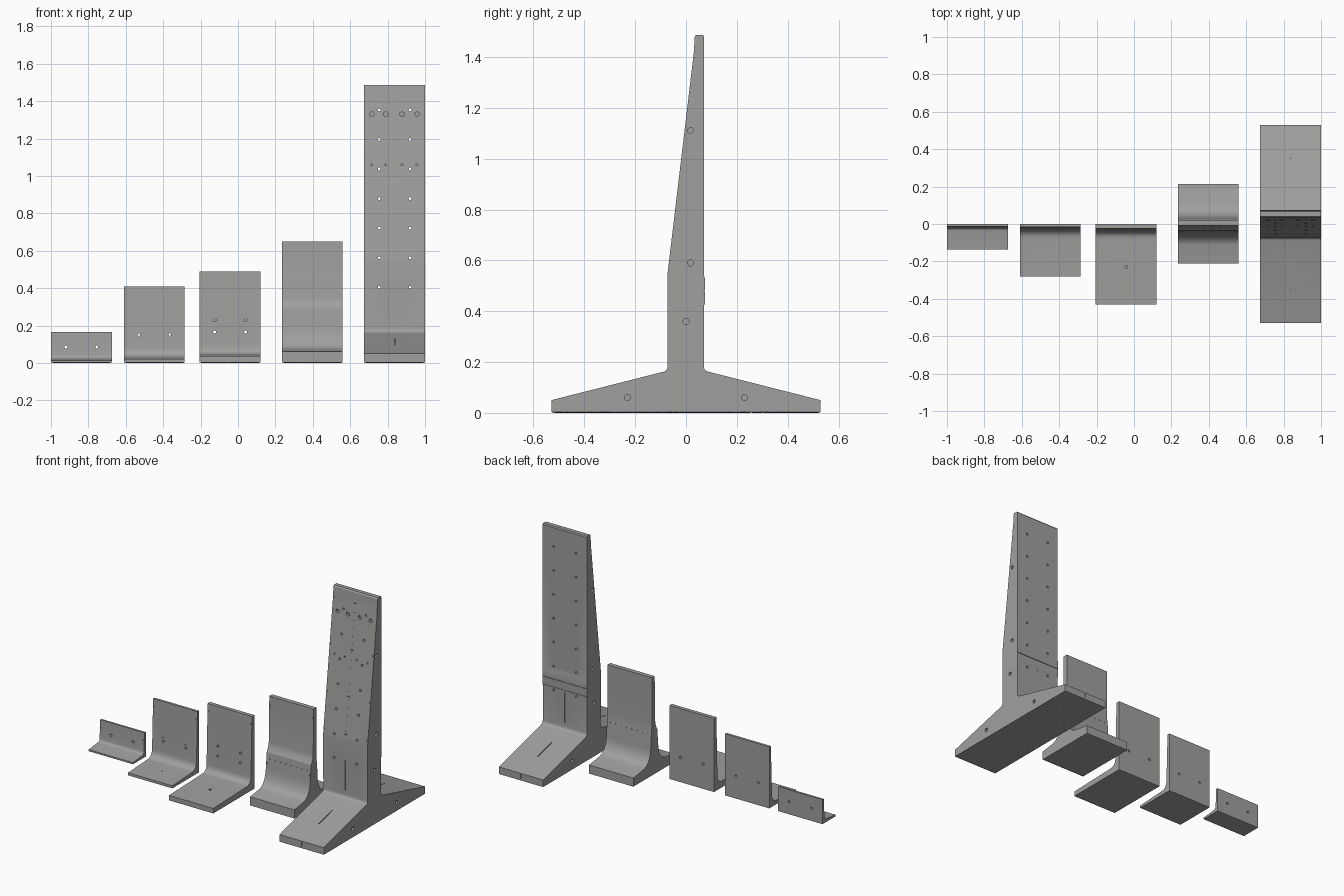
import bpy, bmesh, math, random
from mathutils import Matrix, Vector

if "Cube" in bpy.data.objects:
    bpy.data.objects.remove(bpy.data.objects["Cube"])

random.seed(4)
concrete = bpy.data.materials.new("concrete grey")
concrete.diffuse_color = (0.35, 0.35, 0.345, 1)
concrete.use_nodes = True
concrete.node_tree.nodes["Principled BSDF"].inputs["Base Color"].default_value = concrete.diffuse_color
W = 0.325      # width of every wall element
BASE = 0.003   # height of the rough underside


def curve(a, c, b, n=10):
    """Rounded corner from a to b, pulled towards c."""
    return [tuple((1 - t) ** 2 * a[i] + 2 * t * (1 - t) * c[i] + t * t * b[i] for i in (0, 1))
            for t in [k / n for k in range(n + 1)]]


def make_object(name, bm):
    me = bpy.data.meshes.new(name)
    bm.to_mesh(me)
    bm.free()
    me.materials.append(concrete)
    ob = bpy.data.objects.new(name, me)
    bpy.context.collection.objects.link(ob)
    return ob


def hole(bm, axis, pos, r, length):
    """Cylinder cutter along an axis."""
    rot = {'x': Matrix.Rotation(math.pi / 2, 4, 'Y'),
           'y': Matrix.Rotation(math.pi / 2, 4, 'X'), 'z': Matrix()}[axis]
    bmesh.ops.create_cone(bm, cap_ends=True, segments=14, radius1=r, radius2=r,
                          depth=length, matrix=Matrix.Translation(pos) @ rot)


def slot(bm, pos, size, tilt=0):
    """Box cutter, tilted about x."""
    m = Matrix.Translation(pos) @ Matrix.Rotation(tilt, 4, 'X') @ Matrix.Diagonal((*size, 1))
    bmesh.ops.create_cube(bm, size=1, matrix=m)


def wall(name, x0, profile, cuts):
    """Extrude a (y, z) profile along x, then cut the holes."""
    bm = bmesh.new()
    f = bm.faces.new([bm.verts.new((x0, y, z)) for y, z in profile])
    ext = bmesh.ops.extrude_face_region(bm, geom=[f])
    bmesh.ops.translate(bm, vec=(W, 0, 0),
                        verts=[v for v in ext['geom'] if isinstance(v, bmesh.types.BMVert)])
    bmesh.ops.recalc_face_normals(bm, faces=bm.faces[:])
    ob = make_object(name, bm)
    cutter = make_object(name + "_cutter", cuts)
    cutter.hide_render = True
    mod = ob.modifiers.new("holes", 'BOOLEAN')
    mod.object, mod.operation, mod.solver = cutter, 'DIFFERENCE', 'EXACT'
    bpy.ops.object.select_all(action='DESELECT')
    bpy.context.view_layer.objects.active = ob
    ob.select_set(True)
    bpy.ops.object.modifier_apply(modifier=mod.name)
    bpy.data.objects.remove(cutter)
    bpy.ops.object.shade_smooth_by_angle(angle=math.radians(20))

    # rough cast underside
    ys = [p[0] for p in profile]
    y0, y1 = min(ys), max(ys)
    nx, ny = 28, max(8, round((y1 - y0) / 0.0116))
    bm = bmesh.new()
    g = [[bm.verts.new((x0 + W * i / nx, y0 + (y1 - y0) * j / ny,
                        BASE if i in (0, nx) or j in (0, ny) else random.uniform(0, BASE)))
          for j in range(ny + 1)] for i in range(nx + 1)]
    for i in range(nx):
        for j in range(ny):
            bm.faces.new((g[i][j], g[i][j + 1], g[i + 1][j + 1], g[i + 1][j]))
    make_object(name + "_underside", bm)


def pair(bm, x0, z, y, r, length):
    for dx in (0.08, 0.245):
        hole(bm, 'y', (x0 + dx, y, z), r, length)


def edge_dots(bm, x0, z, y):
    for dx in (0.007, W - 0.007):
        hole(bm, 'y', (x0 + dx, y, z), 0.004, 0.012)


# L-shaped walls: x start, height, foot reach, top thickness, root thickness, toe height, fillet
def l_profile(h, reach, top, root, toe, fil):
    rise = toe + 0.012
    return ([(0, BASE), (0, h), (-top, h)]
            + curve((-root, rise + fil), (-root - 0.003, rise), (-root - fil, rise - 0.002))
            + [(-reach, toe), (-reach, BASE)])


c = bmesh.new()
pair(c, -1.0, 0.085, -0.01, 0.008, 0.2)
edge_dots(c, -1.0, 0.115, -0.016)
wall("kerb_wall", -1.0, l_profile(0.165, 0.135, 0.014, 0.02, 0.014, 0.015), c)

c = bmesh.new()
pair(c, -0.61, 0.152, -0.02, 0.007, 0.2)
pair(c, -0.61, 0.175, -0.026, 0.005, 0.012)
edge_dots(c, -0.61, 0.36, -0.018)
hole(c, 'z', (-0.4475, -0.155, 0.029), 0.004, 0.012)
wall("low_wall", -0.61, l_profile(0.41, 0.28, 0.017, 0.028, 0.02, 0.05), c)

c = bmesh.new()
pair(c, -0.205, 0.165, -0.02, 0.008, 0.2)
pair(c, -0.205, 0.23, -0.034, 0.008, 0.02)
edge_dots(c, -0.205, 0.44, -0.027)
hole(c, 'z', (-0.0425, -0.23, 0.042), 0.008, 0.02)
wall("medium_wall", -0.205, l_profile(0.49, 0.43, 0.025, 0.036, 0.036, 0.045), c)

# inverted T wall with curved foot
profile = ([(-0.21, BASE), (0.215, BASE), (0.215, 0.06)]
           + curve((0.11, 0.075), (0.04, 0.09), (0.033, 0.18))
           + curve((0.028, 0.26), (0.022, 0.30), (0.021, 0.34), 6)
           + [(0.021, 0.65), (-0.008, 0.65)]
           + curve((-0.014, 0.345), (-0.017, 0.32), (-0.035, 0.29), 6)
           + curve((-0.044, 0.19), (-0.052, 0.09), (-0.11, 0.075))
           + [(-0.21, 0.06)])
c = bmesh.new()
edge_dots(c, 0.235, 0.59, -0.009)
edge_dots(c, 0.235, 0.22, -0.041)
for k in range(8):
    for y, z in ((-0.039, 0.25), (0.027, 0.275)):
        hole(c, 'y', (0.26 + k * 0.0393, y, z), 0.003, 0.01)
wall("tee_wall", 0.235, profile, c)

# tall tapered wall on a wide foot
X, MID = 0.675, 0.8375
profile = ([(-0.53, BASE), (0.53, BASE), (0.53, 0.05)]
           + curve((0.088, 0.162), (0.072, 0.166), (0.07, 0.182), 5)
           + [(0.07, 0.42), (0.074, 0.43), (0.074, 0.53), (0.071, 0.54), (0.071, 1.48), (0.066, 1.487),
              (0.039, 1.487), (0.034, 1.478), (0.031, 1.42), (-0.073, 0.545)]
           + curve((-0.072, 0.182), (-0.073, 0.166), (-0.088, 0.162), 5)
           + [(-0.53, 0.05)])


def face_y(z):
    return -0.073 + 0.104 * max(0, z - 0.545) / 0.875


c = bmesh.new()
for k in range(7):                                   # anchor holes through the stem
    pair(c, X, 0.405 + k * 0.158, 0, 0.0075, 0.4)
for x in (0.715, 0.79, 0.877, 0.957):                # blind holes near the top
    hole(c, 'y', (x, face_y(1.33), 1.33), 0.0125, 0.03)
    hole(c, 'y', (x, face_y(1.06), 1.06), 0.005, 0.02)
for z in (1.41, 1.115, 0.82, 0.58):                  # small paired marks and edge marks
    edge_dots(c, X, z, face_y(z))
    for dx in (-0.006, 0.006):
        hole(c, 'y', (MID + dx, face_y(z), z), 0.004, 0.012)
for k in range(17):                                  # dotted centre line
    z = 0.6 + 0.05 * k
    hole(c, 'y', (MID, face_y(z), z), 0.002, 0.01)
for y, z in ((0.018, 1.11), (0.018, 0.59), (0, 0.36), (-0.23, 0.06), (0.23, 0.06)):
    for x in (X, X + W):                             # lifting sockets in both ends
        hole(c, 'x', (x, y, z), 0.012, 0.03)
for s in (-1, 1):                                    # centre slots on stem and foot
    slot(c, (MID, s * 0.072, 0.31), (0.004, 0.012, 0.2))
    slot(c, (MID, s * 0.28, 0.1135), (0.004, 0.15, 0.01), -s * 0.248)
    slot(c, (MID, s * 0.53, 0.03), (0.004, 0.008, 0.03))
slot(c, (MID, 0.074, 0.48), (0.4, 0.008, 0.004))     # joint across the back
wall("tall_wall", X, profile, c)
